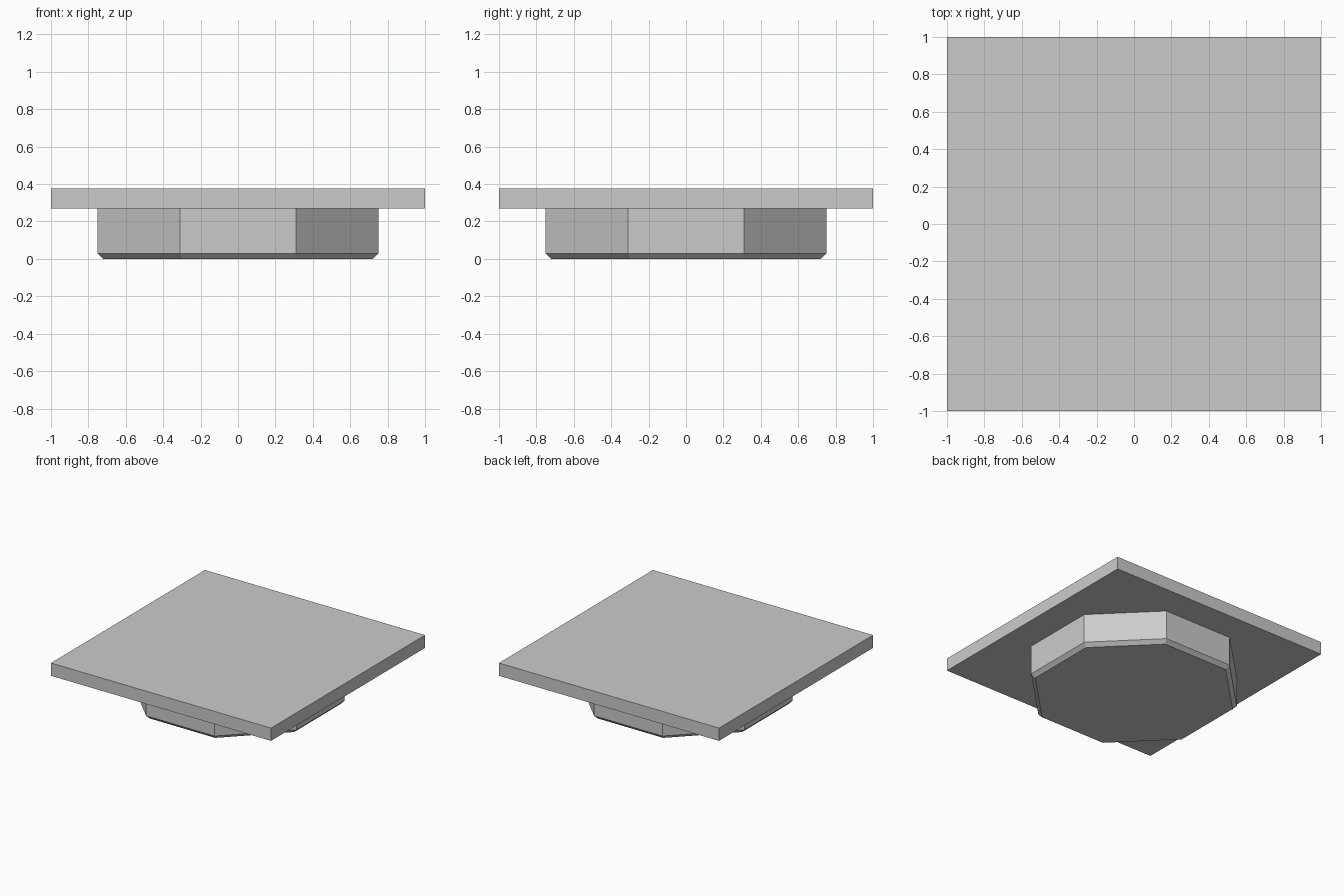
import bpy
import bmesh
from math import cos, pi
from mathutils import Matrix

cube = bpy.data.objects.get("Cube")
if cube:
    bpy.data.objects.remove(cube, do_unlink=True)

# Single flat grey
GREY = (0.6, 0.6, 0.6, 1)
grey = bpy.data.materials.new("plain grey")
grey.use_nodes = True
grey.diffuse_color = GREY
grey.node_tree.nodes["Principled BSDF"].inputs["Base Color"].default_value = GREY

SIDES = 8
APOTHEM = 0.75
CHAMFER = 0.03
PLATE_BOTTOM, PLATE_TOP = 0.27, 0.375


def add_object(name, bm):
    bmesh.ops.recalc_face_normals(bm, faces=bm.faces)
    mesh = bpy.data.meshes.new(name)
    bm.to_mesh(mesh)
    bm.free()
    mesh.materials.append(grey)
    obj = bpy.data.objects.new(name, mesh)
    bpy.context.collection.objects.link(obj)
    return obj


# Square top plate
bm = bmesh.new()
bmesh.ops.create_cube(bm, size=1)
bmesh.ops.scale(bm, vec=(2, 2, PLATE_TOP - PLATE_BOTTOM), verts=bm.verts)
bmesh.ops.translate(bm, vec=(0, 0, (PLATE_BOTTOM + PLATE_TOP) / 2), verts=bm.verts)
add_object("top_plate", bm)

# Octagonal base with flat sides facing the axes
bm = bmesh.new()
radius = APOTHEM / cos(pi / SIDES)
turn = Matrix.Translation((0, 0, PLATE_BOTTOM / 2)) @ Matrix.Rotation(pi / SIDES, 4, "Z")
bmesh.ops.create_cone(bm, cap_ends=True, segments=SIDES, radius1=radius,
                      radius2=radius, depth=PLATE_BOTTOM, matrix=turn)

# Chamfer around the bottom rim
rim = [e for e in bm.edges if all(v.co.z < CHAMFER for v in e.verts)]
bmesh.ops.bevel(bm, geom=rim, offset=CHAMFER, offset_type="OFFSET",
                segments=1, profile=0.5, affect="EDGES")
add_object("octagonal_base", bm)
